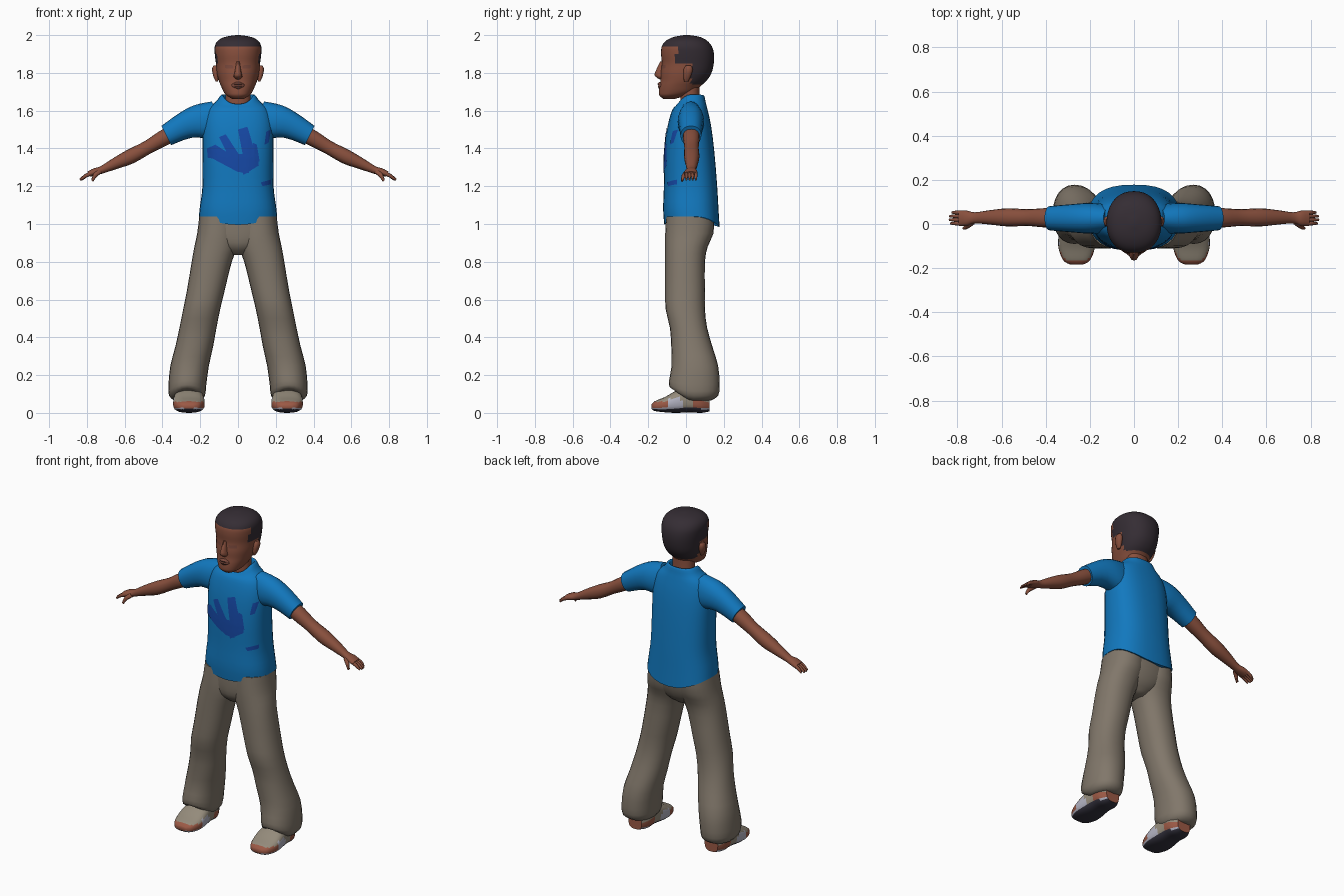
import bpy, bmesh, math
from mathutils import Vector
from mathutils.bvhtree import BVHTree

cube = bpy.data.objects.get("Cube")
if cube:
    bpy.data.objects.remove(cube, do_unlink=True)


def material(name, r, g, b):
    m = bpy.data.materials.new(name)
    m.use_nodes = True
    m.diffuse_color = (r, g, b, 1)
    node = next(n for n in m.node_tree.nodes if n.type == 'BSDF_PRINCIPLED')
    node.inputs["Base Color"].default_value = (r, g, b, 1)
    node.inputs["Roughness"].default_value = 0.8
    return m


SKIN = material("brown skin", .25, .08, .047)
SHADE = material("shaded skin", .19, .065, .045)
HAIR = material("dark hair", .035, .026, .034)
SHIRT = material("blue shirt", .006, .19, .52)
PRINT = material("dark blue print", .008, .065, .38)
CLOTH = material("khaki cloth", .22, .185, .145)
UPPER = material("shoe beige", .30, .26, .20)
RUST = material("shoe rust", .33, .10, .06)
PALE = material("shoe pale grey", .45, .45, .54)
SOLE = material("dark sole", .035, .033, .05)


def finish(bm, name, mats, rule=None, angle=50):
    bmesh.ops.recalc_face_normals(bm, faces=bm.faces)
    mesh = bpy.data.meshes.new(name)
    bm.to_mesh(mesh)
    bm.free()
    for m in mats:
        mesh.materials.append(m)
    for p in mesh.polygons:
        p.use_smooth = True
        if rule:
            p.material_index = rule(p.center, p.normal)
    mesh.set_sharp_from_angle(angle=math.radians(angle))
    obj = bpy.data.objects.new(name, mesh)
    bpy.context.collection.objects.link(obj)
    return obj


def refine(rows, steps):
    """Smooth curve through rows of numbers."""
    out = []
    for i in range(len(rows) - 1):
        a, b = rows[max(i - 1, 0)], rows[i]
        c, d = rows[i + 1], rows[min(i + 2, len(rows) - 1)]
        for k in range(steps):
            t = k / steps
            out.append([q + .5 * t * (r - p + t * (2*p - 5*q + 4*r - s + t * (3*(q - r) + s - p)))
                        for p, q, r, s in zip(a, b, c, d)])
    return out + [list(rows[-1])]


def ellipse(center, u, v, n=24, power=2.2):
    pts = []
    for i in range(n):
        a = math.tau * i / n
        c, s = math.cos(a), math.sin(a)
        pts.append(center + u * math.copysign(abs(c) ** (2 / power), c)
                   + v * math.copysign(abs(s) ** (2 / power), s))
    return pts


def level(z, rx, y0, y1, cx=0, side=0, front=0, n=24, power=2.2):
    """Horizontal ring; its sides and front may be lifted."""
    mid, ry = (y0 + y1) / 2, (y1 - y0) / 2
    pts = ellipse(Vector((cx, mid, z)), Vector((rx, 0, 0)), Vector((0, ry, 0)), n, power)
    for p in pts:
        p.z += side * ((p.x - cx) / rx) ** 2 + front * max(0, (mid - p.y) / ry) ** 2
    return pts


def across(x, y, z, ry, rv, n=16, lean=.46):
    """Ring square to the sloping arm."""
    up = Vector((math.sin(lean), 0, math.cos(lean)))
    return ellipse(Vector((x, y, z)), Vector((0, ry, 0)), up * rv, n)


def loft(name, rings, mats, rule=None, side=1, angle=50):
    bm = bmesh.new()
    loops = [[bm.verts.new((p.x * side, p.y, p.z)) for p in r] for r in rings]
    for a, b in zip(loops, loops[1:]):
        for i in range(len(a)):
            j = (i + 1) % len(a)
            bm.faces.new((a[i], a[j], b[j], b[i]))
    bm.faces.new(loops[0])
    bm.faces.new(loops[-1])
    return finish(bm, name, mats, rule, angle)


def stamp(name, target, quads, mat, n=8, gap=.004):
    """Thin painted patches laid on the front of a part."""
    tree = BVHTree.FromPolygons([v.co for v in target.data.vertices],
                                [tuple(p.vertices) for p in target.data.polygons])
    bm = bmesh.new()
    for quad in quads:
        a, b, c, d = map(Vector, quad)
        grid = []
        for i in range(n + 1):
            for j in range(n + 1):
                p = a.lerp(b, i / n).lerp(d.lerp(c, i / n), j / n)
                hit = tree.ray_cast(Vector((p.x, -1, p.y)), Vector((0, 1, 0)))[0]
                grid.append(bm.verts.new(hit - Vector((0, gap, 0))) if hit else None)
        for i in range(n):
            for j in range(n):
                k = i * (n + 1) + j
                f = [grid[k], grid[k + 1], grid[k + n + 2], grid[k + n + 1]]
                if all(f):
                    bm.faces.new(f)
    return finish(bm, name, [mat])


# Shirt body: z, half width, front, back, centre, side lift, front lift
rows = [(.98, .207, -.115, .178, 0, .06, .015), (1.08, .202, -.121, .172, 0, .01, 0),
        (1.2, .188, -.117, .165, 0, 0, 0), (1.35, .187, -.115, .153, 0, 0, 0),
        (1.47, .188, -.105, .14, 0, 0, 0), (1.55, .182, -.09, .127, 0, 0, 0),
        (1.61, .16, -.072, .113, 0, 0, -.005), (1.645, .115, -.055, .104, 0, .005, -.02),
        (1.68, .09, -.045, .096, 0, .003, -.045), (1.675, .078, -.035, .085, 0, .003, -.045),
        (1.63, .074, -.03, .08, 0, 0, -.03)]
shirt = loft("shirt_body", [level(*r, n=32, power=2.5) for r in refine(rows, 3)], [SHIRT])

# Printed hand and small patches on the shirt
stamp("shirt_print", shirt, [
    ((-.165, 1.40), (-.12, 1.42), (.02, 1.33), (-.16, 1.35)),
    ((-.16, 1.36), (.02, 1.36), (.06, 1.27), (.0, 1.275)),
    ((-.10, 1.46), (-.065, 1.475), (.01, 1.36), (-.04, 1.34)),
    ((.0, 1.50), (.05, 1.515), (.09, 1.38), (.03, 1.34)),
    ((.08, 1.43), (.10, 1.42), (.115, 1.33), (.06, 1.33)),
    ((-.02, 1.37), (.105, 1.37), (.11, 1.31), (.03, 1.26)),
    ((.15, 1.49), (.175, 1.50), (.162, 1.43), (.14, 1.42)),
    ((.12, 1.22), (.175, 1.235), (.175, 1.21), (.13, 1.20))], PRINT)

# Head, with hair coloured by region
rows = [(1.662, .03, -.12, -.06), (1.68, .06, -.14, 0), (1.70, .076, -.143, .05),
        (1.73, .09, -.14, .078), (1.76, .102, -.135, .11), (1.80, .112, -.134, .135),
        (1.85, .117, -.128, .147), (1.90, .123, -.132, .148), (1.94, .123, -.128, .137),
        (1.97, .107, -.106, .112), (1.99, .07, -.065, .075), (2.0, .012, -.01, .02)]


def hairline(c, normal):
    top = c.z > 1.94
    temple = c.y > -.05 and c.z > 1.845
    nape = c.y > .025 and c.z > 1.735
    return int(top or temple or nape)


head = loft("head", [level(*r, n=40) for r in refine(rows, 4)], [SKIN, HAIR], hairline)
loft("neck", [level(1.60, .07, -.03, .08), level(1.66, .066, -.03, .072),
              level(1.76, .066, -.03, .072)], [SKIN])
loft("nose", [level(*r, n=12) for r in refine(
    [(1.765, .012, -.138, -.09), (1.78, .024, -.161, -.09),
     (1.80, .019, -.165, -.09), (1.86, .009, -.136, -.09)], 2)], [SKIN])
loft("lips", [level(*r, n=16) for r in refine(
    [(1.715, .015, -.142, -.1), (1.728, .034, -.15, -.1), (1.735, .036, -.146, -.1),
     (1.742, .032, -.151, -.1), (1.752, .015, -.14, -.1)], 2)], [SHADE])
stamp("eyes", head, [((s * .025, 1.84), (s * .07, 1.843), (s * .07, 1.825), (s * .025, 1.822))
                     for s in (1, -1)], SHADE, n=4, gap=.002)

# Hips fill the space between the legs
loft("trouser_hips", [level(*r) for r in refine(
    [(.835, .04, -.05, .06), (.88, .13, -.095, .11), (.95, .2, -.106, .14),
     (1.05, .196, -.105, .155)], 3)], [CLOTH])


def shoe_paint(c, normal):
    if normal.z < -.6:
        return 3
    if c.z < .028:
        return 2
    if c.z < .06 and (c.y < -.09 or c.y > .04):
        return 1
    if c.z < .075 and -.09 < c.y < -.02:
        return 2
    return 0


for side, tag in ((1, "left"), (-1, "right")):
    loft(tag + "_ear", [level(*r, n=12) for r in refine(
        [(1.755, .006, -.01, .012, .112), (1.78, .014, -.014, .025, .116),
         (1.82, .018, -.012, .036, .12), (1.84, .008, 0, .026, .12)], 2)], [SKIN], side=side)

    # Sleeve and arm: x, y, z, half depth, half thickness
    sleeve = [(.09, .025, 1.55, .06, .11), (.185, .026, 1.54, .07, .1),
              (.278, .026, 1.522, .064, .073), (.38, .026, 1.468, .055, .057)]
    loft(tag + "_sleeve", [across(*r, n=20) for r in refine(sleeve, 3)], [SHIRT], side=side)
    arm = [(.3, .027, 1.505, .045, .043), (.4, .028, 1.452, .044, .042),
           (.48, .029, 1.405, .038, .036), (.57, .03, 1.357, .041, .039),
           (.65, .03, 1.32, .033, .03), (.72, .028, 1.287, .025, .02),
           (.755, .026, 1.277, .034, .02), (.79, .026, 1.264, .036, .015)]
    loft(tag + "_arm", [across(*r) for r in refine(arm, 3)], [SKIN], side=side)
    for i in range(4):
        y, reach = .052 - i * .0165, (.0, .01, .012, .006)[i]
        finger = [(.77, y, 1.27, .009, .011), (.805, y, 1.256, .009, .01),
                  (.825 + reach, y, 1.235, .005, .006)]
        loft(f"{tag}_finger_{i + 1}", [across(*r, n=8) for r in refine(finger, 2)],
             [SKIN], side=side)
    thumb = [(.73, .008, 1.28, .012, .014), (.757, -.012, 1.258, .011, .012),
             (.772, -.02, 1.228, .006, .007)]
    loft(tag + "_thumb", [across(*r, n=8, lean=.8) for r in refine(thumb, 2)],
         [SKIN], side=side)

    # Trouser leg: z, half width, front, back, centre, side lift, front lift
    leg = [(1.04, .105, -.105, .15, .1, 0, 0), (.95, .11, -.11, .145, .106, 0, 0),
           (.88, .114, -.11, .115, .117, 0, 0), (.80, .106, -.11, .1, .139, 0, 0),
           (.65, .1, -.11, .1, .17, 0, 0), (.55, .098, -.108, .1, .192, 0, 0),
           (.45, .098, -.085, .112, .212, 0, 0), (.35, .1, -.078, .14, .232, 0, 0),
           (.25, .102, -.076, .17, .256, 0, 0), (.15, .1, -.09, .178, .268, 0, .02),
           (.09, .095, -.085, .17, .27, 0, .045), (.065, .068, -.05, .13, .268, 0, .055)]
    loft(tag + "_trouser_leg", [level(*r) for r in refine(leg, 2)], [CLOTH], side=side)

    # Shoe: y, half width, bottom, top
    shoe = [(-.183, .03, .022, .045), (-.165, .06, .01, .062), (-.11, .082, .003, .085),
            (-.05, .082, 0, .118), (.02, .074, .003, .14), (.08, .07, 0, .13),
            (.125, .045, .008, .10)]
    rings = [ellipse(Vector((.26, y, (lo + hi) / 2)), Vector((w, 0, 0)),
                     Vector((0, 0, (hi - lo) / 2)), 24, 2.8)
             for y, w, lo, hi in refine(shoe, 4)]
    loft(tag + "_shoe", rings, [UPPER, RUST, PALE, SOLE], shoe_paint, side)
